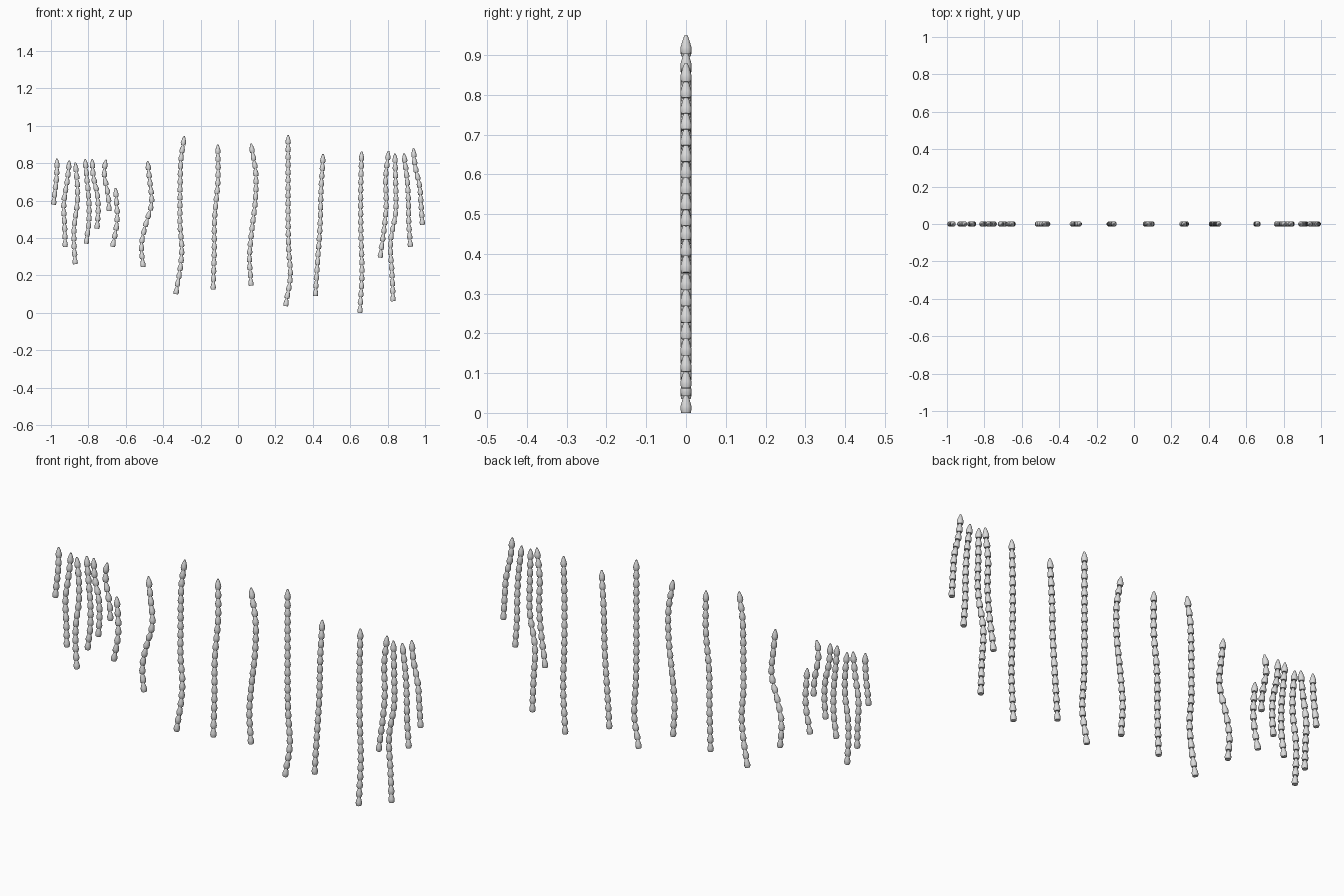
import bpy
import bmesh
import math
from mathutils import Matrix, Vector

cube = bpy.data.objects.get("Cube")
if cube:
    bpy.data.objects.remove(cube, do_unlink=True)

SIDES = 12
PITCH = 0.042          # distance between bead bases
BEAD_LENGTH = 0.048    # each bead tip tucks into the one above

# Single flat colour
grey = bpy.data.materials.new("light_grey")
grey.use_nodes = True
colour = (0.72, 0.72, 0.72, 1)
grey.diffuse_color = colour
grey.node_tree.nodes["Principled BSDF"].inputs["Base Color"].default_value = colour

# Each strand: top height, bottom height, evenly spaced x positions from top to bottom
right_cluster = [
    (.825, .578, [-.968, -.968, -.972, -.98, -.986]),
    (.815, .353, [-.902, -.914, -.932, -.927, -.924]),
    (.803, .26, [-.87, -.859, -.859, -.875, -.877, -.87]),
    (.822, .37, [-.817, -.807, -.797, -.797, -.812]),
    (.822, .45, [-.779, -.774, -.752, -.747, -.754]),
    (.82, .545, [-.705, -.717, -.705, -.692, -.689]),
    (.668, .353, [-.655, -.649, -.645, -.654, -.671]),
]
centre_row = [
    (.812, .245, [-.483, -.471, -.461, -.494, -.517, -.507]),
    (.945, .1, [-.287, -.305, -.309, -.31, -.31, -.3, -.311, -.332]),
    (.9, .125, [-.108, -.107, -.125, -.127, -.133]),
    (.905, .145, [.07, .095, .093, .075, .061, .07]),
    (.95, .036, [.268, .268, .268, .268, .271, .28, .255]),
    (.85, .09, [.455, .444, .439, .426, .414]),
    (.863, 0, [.661, .656, .657, .663, .652]),
]
left_cluster = [
    (.866, .295, [.805, .789, .793, .78, .76]),
    (.851, .062, [.839, .843, .843, .815, .823, .829]),
    (.853, .353, [.887, .903, .911, .913, .922]),
    (.88, .47, [.938, .948, .972, .979, .986]),
]


def make_bead():
    """Pointed bead with a flat base, standing on the origin."""
    profile = [(0, .0120), (.010, .0142), (.018, .0135), (.034, .0090), (BEAD_LENGTH, .0036)]
    bm = bmesh.new()
    rings = []
    for height, radius in profile:
        angles = [math.tau * i / SIDES for i in range(SIDES)]
        rings.append([bm.verts.new((radius * math.cos(a), radius * math.sin(a), height))
                      for a in angles])
    for low, high in zip(rings, rings[1:]):
        for i in range(SIDES):
            j = (i + 1) % SIDES
            bm.faces.new((low[i], low[j], high[j], high[i]))
    bm.faces.new(list(reversed(rings[0])))
    bm.faces.new(rings[-1])
    mesh = bpy.data.meshes.new("bead")
    bm.to_mesh(mesh)
    bm.free()
    return mesh


def smooth_path(xs, t):
    """Smooth curve through evenly spaced values, t from start to end."""
    last = len(xs) - 1
    pos = min(max(t, 0), 1) * last
    i = min(int(pos), last - 1)
    u = pos - i
    a, b, c, d = (xs[min(max(k, 0), last)] for k in range(i - 1, i + 3))
    slope_b, slope_c = (c - a) / 2, (d - b) / 2
    return (b * (1 + 2 * u) * (1 - u) ** 2 + slope_b * u * (1 - u) ** 2
            + c * u * u * (3 - 2 * u) + slope_c * u * u * (u - 1))


def make_strand(name, top, bottom, xs, bead):
    """Chain of beads following a wavy path, bottom to top."""
    rise = top - bottom
    count = round((rise - BEAD_LENGTH) / PITCH) + 1
    step = (rise - BEAD_LENGTH) / (count - 1)

    def point(height):
        return Vector((smooth_path(xs, 1 - height / rise), 0, bottom + height))

    bm = bmesh.new()
    for n in range(count):
        base, tip = point(n * step), point(n * step + BEAD_LENGTH)
        turn = Vector((0, 0, 1)).rotation_difference(tip - base)
        copy = bead.copy()
        copy.transform(Matrix.Translation(base) @ turn.to_matrix().to_4x4())
        bm.from_mesh(copy)
        bpy.data.meshes.remove(copy)
    mesh = bpy.data.meshes.new(name)
    bm.to_mesh(mesh)
    bm.free()
    mesh.materials.append(grey)
    strand = bpy.data.objects.new(name, mesh)
    bpy.context.collection.objects.link(strand)
    return strand


# Build every strand
bead = make_bead()
strands = []
for group, rows in (("right", right_cluster), ("centre", centre_row), ("left", left_cluster)):
    for n, (top, bottom, xs) in enumerate(rows, 1):
        strands.append(make_strand(f"{group}_bead_strand_{n}", top, bottom, xs, bead))
bpy.data.meshes.remove(bead)

# Smooth the rounded sides, keep base rims crisp
bpy.ops.object.select_all(action="DESELECT")
for strand in strands:
    strand.select_set(True)
bpy.context.view_layer.objects.active = strands[0]
bpy.ops.object.shade_smooth_by_angle(angle=math.radians(40))
